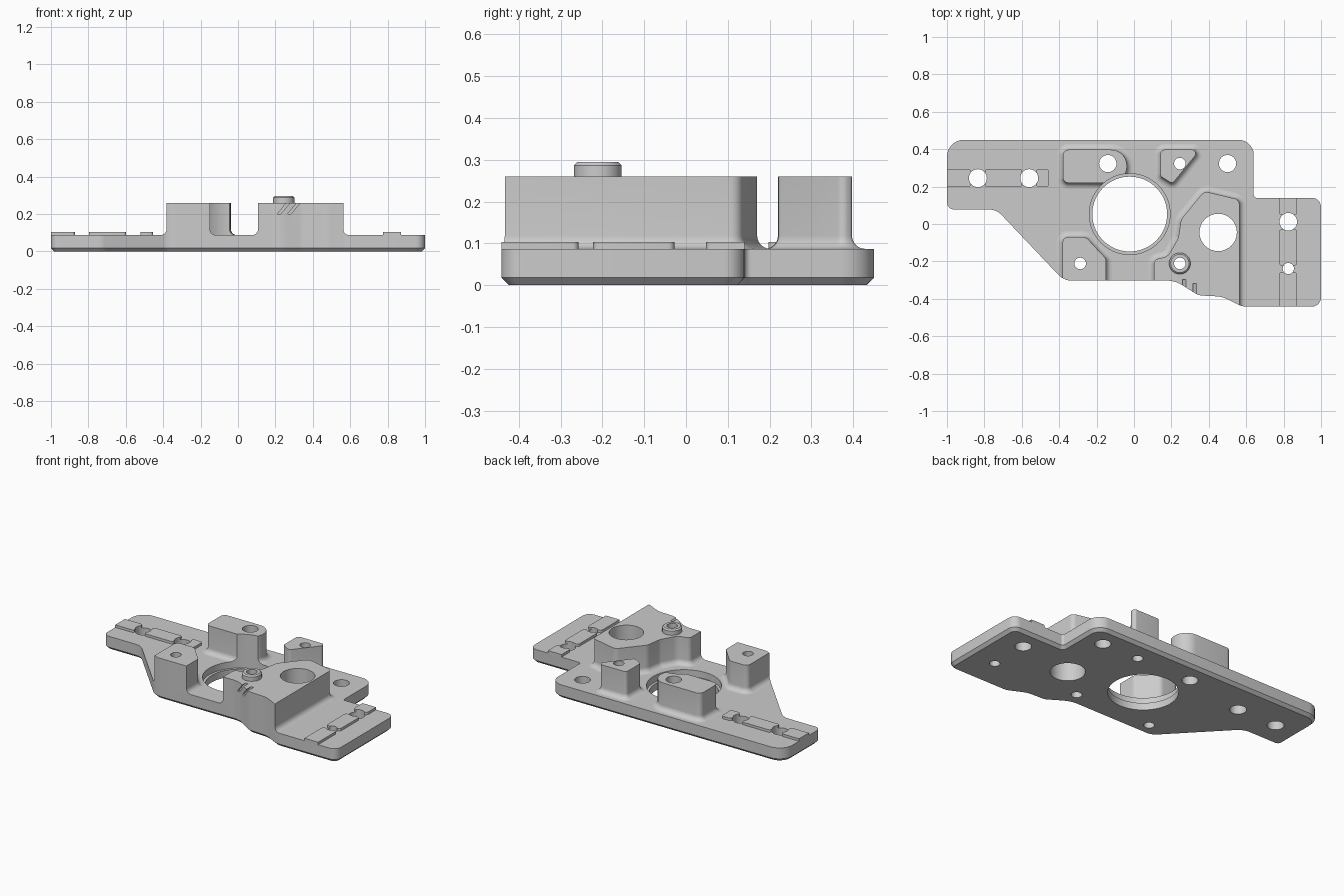
import bpy, bmesh, math
from mathutils import Vector

cube = bpy.data.objects.get("Cube")
if cube:
    bpy.data.objects.remove(cube, do_unlink=True)

grey = bpy.data.materials.new("machined_grey")
grey.use_nodes = True
grey.diffuse_color = (0.6, 0.6, 0.6, 1)
grey.node_tree.nodes["Principled BSDF"].inputs["Base Color"].default_value = grey.diffuse_color

PLATE_TOP, BOSS_TOP, FILLET = 0.087, 0.26, 0.032


def rounded(corners, steps=7):
    """Counter-clockwise outline from (x, y, corner radius)."""
    pts = [Vector(c[:2]) for c in corners]
    out = []
    for i, p in enumerate(pts):
        r = corners[i][2]
        u = (pts[i - 1] - p).normalized()
        v = (pts[(i + 1) % len(pts)] - p).normalized()
        half = u.angle(v) / 2
        centre = p + (u + v).normalized() * r / math.sin(half)
        d = r / math.tan(half)
        a, b = (p + u * d - centre).normalized(), (p + v * d - centre).normalized()
        out += [centre + a.slerp(b, k / steps) * r for k in range(steps + 1)]
    return out


def circle(x, y, r, n=48):
    return [Vector((x + r * math.cos(2 * math.pi * k / n),
                    y + r * math.sin(2 * math.pi * k / n))) for k in range(n)]


def offset(outline, d):
    """Grow an outline by d along its mitred normals."""
    out = []
    for i, p in enumerate(outline):
        e1 = (p - outline[i - 1]).normalized()
        e2 = (outline[(i + 1) % len(outline)] - p).normalized()
        n1, n2 = Vector((e1.y, -e1.x)), Vector((e2.y, -e2.x))
        out.append(p + (n1 + n2) * d / (1 + n1.dot(n2)))
    return out


def loft(bm, outline, levels):
    """Stack offset copies of the outline; levels are (offset, z)."""
    rings = [[bm.verts.new((p.x, p.y, z)) for p in offset(outline, d)] for d, z in levels]
    n = len(outline)
    for lo, hi in zip(rings, rings[1:]):
        for i in range(n):
            bm.faces.new((lo[i], lo[(i + 1) % n], hi[(i + 1) % n], hi[i]))
    bm.faces.new(rings[0][::-1])
    bm.faces.new(rings[-1])


def finish(name, bm):
    bmesh.ops.recalc_face_normals(bm, faces=bm.faces)
    mesh = bpy.data.meshes.new(name)
    bm.to_mesh(mesh)
    bm.free()
    mesh.materials.append(grey)
    ob = bpy.data.objects.new(name, mesh)
    bpy.context.collection.objects.link(ob)
    return ob


def solid(name, outline, levels):
    bm = bmesh.new()
    loft(bm, outline, levels)
    return finish(name, bm)


def carve(ob, *steps):
    """Apply boolean steps, then smooth the curved faces."""
    bpy.ops.object.select_all(action="DESELECT")
    bpy.context.view_layer.objects.active = ob
    ob.select_set(True)
    for operation, cutter in steps:
        mod = ob.modifiers.new(operation, "BOOLEAN")
        mod.operation, mod.object, mod.solver = operation, cutter, "EXACT"
        bpy.ops.object.modifier_apply(modifier=mod.name)
    bpy.ops.object.shade_smooth_by_angle(angle=math.radians(32))


# Plate outline
plate_outline = rounded([
    (-1, 0.45, 0.09), (-1, 0.077, 0.04), (-0.735, 0.077, 0.09), (-0.375, -0.303, 0.1),
    (0.22, -0.303, 0.15), (0.345, -0.382, 0.08), (0.47, -0.388, 0.15), (0.58, -0.442, 0.1),
    (1, -0.442, 0.05), (1, 0.14, 0.05), (0.64, 0.14, 0.016), (0.64, 0.45, 0.08)])

# Helpers: outline prism that trims the bosses, and all through holes
trim = solid("trim_helper", plate_outline, [(0, 0.03), (0, 0.5)])
bm = bmesh.new()
for x, y, r in [(-0.835, 0.245, 0.048), (-0.56, 0.245, 0.048), (-0.14, 0.323, 0.046),
                (0.245, 0.323, 0.031), (0.5, 0.323, 0.046), (0.825, 0.012, 0.047),
                (0.825, -0.238, 0.03), (0.45, -0.045, 0.1), (0.245, -0.211, 0.031),
                (-0.288, -0.211, 0.031)]:
    loft(bm, circle(x, y, r, 32), [(0, -0.1), (0, 0.5)])
loft(bm, circle(-0.023, 0.053, 0.2, 72), [(0, -0.1), (0, 0.045), (0.016, 0.045), (0.016, 0.5)])
holes = finish("hole_helper", bm)

# Base plate with chamfered underside
plate = solid("base_plate", plate_outline, [(-0.018, 0), (0, 0.018), (0, PLATE_TOP)])
carve(plate, ("DIFFERENCE", holes))

# Raised bosses with a concave fillet at the foot
boss_levels = [(FILLET, PLATE_TOP - 0.006)]
for k in range(7):
    t = math.pi / 2 * k / 6
    boss_levels.append((FILLET * (1 - math.sin(t)), PLATE_TOP + FILLET * (1 - math.cos(t))))
boss_levels.append((0, BOSS_TOP))

bosses = {
    "back_left_boss": [(-0.38, 0.397, 0.03), (-0.38, 0.22, 0.03),
                       (-0.038, 0.22, 0.085), (-0.038, 0.397, 0.085)],
    "back_small_boss": [(0.142, 0.397, 0.02), (0.142, 0.255, 0.02), (0.205, 0.215, 0.02),
                        (0.335, 0.375, 0.02), (0.32, 0.397, 0.012)],
    "front_left_boss": [(-0.382, -0.07, 0.03), (-0.382, -0.4, 0.01),
                        (-0.15, -0.4, 0.01), (-0.15, -0.185, 0.03), (-0.257, -0.07, 0.04)],
    "main_boss": [(0.107, -0.52, 0.01), (0.563, -0.52, 0.01), (0.563, 0.13, 0.03),
                  (0.375, 0.175, 0.04), (0.252, 0.025, 0.06), (0.237, -0.075, 0.06),
                  (0.18, -0.175, 0.06), (0.107, -0.19, 0.03)],
}
parts = {}
for name, corners in bosses.items():
    parts[name] = solid(name, rounded(corners), boss_levels)
    carve(parts[name], ("INTERSECT", trim), ("DIFFERENCE", holes))

# Two slanted grooves on the front of the main boss
bm = bmesh.new()
for x in (0.21, 0.265):
    corners = [Vector((x, 0.2)), Vector((x + 0.018, 0.2)),
               Vector((x + 0.085, 0.28)), Vector((x + 0.067, 0.28))]
    back = -0.297 - (x - 0.21) * 0.4
    near = [bm.verts.new((c.x, -0.45, c.y)) for c in corners]
    far = [bm.verts.new((c.x, back, c.y)) for c in corners]
    bm.faces.new(near)
    bm.faces.new(far[::-1])
    for i in range(4):
        j = (i + 1) % 4
        bm.faces.new((near[i], far[i], far[j], near[j]))
grooves = finish("groove_helper", bm)
carve(parts["main_boss"], ("DIFFERENCE", grooves))

# Hollow locating pin on the main boss
pin = solid("locating_pin", circle(0.245, -0.211, 0.057),
            [(0, BOSS_TOP - 0.005), (0, 0.287), (-0.008, 0.295)])
carve(pin, ("DIFFERENCE", holes))


# Thin raised pads between the slot holes
def pad(name, x0, x1, y0, y1):
    outline = rounded([(x0, y0, 0.014), (x1, y0, 0.014), (x1, y1, 0.014), (x0, y1, 0.014)], 4)
    ob = solid(name, outline, [(0, PLATE_TOP - 0.006), (0, 0.103)])
    carve(ob, ("INTERSECT", trim), ("DIFFERENCE", holes))


for i, (a, b) in enumerate([(-1.05, -0.872), (-0.797, -0.598), (-0.522, -0.455)]):
    pad(f"left_pad_{i + 1}", a, b, 0.197, 0.295)
for i, (a, b) in enumerate([(-0.5, -0.257), (-0.222, -0.028), (0.048, 0.2)]):
    pad(f"right_pad_{i + 1}", 0.776, 0.872, a, b)

for helper in (trim, holes, grooves):
    bpy.data.objects.remove(helper, do_unlink=True)
